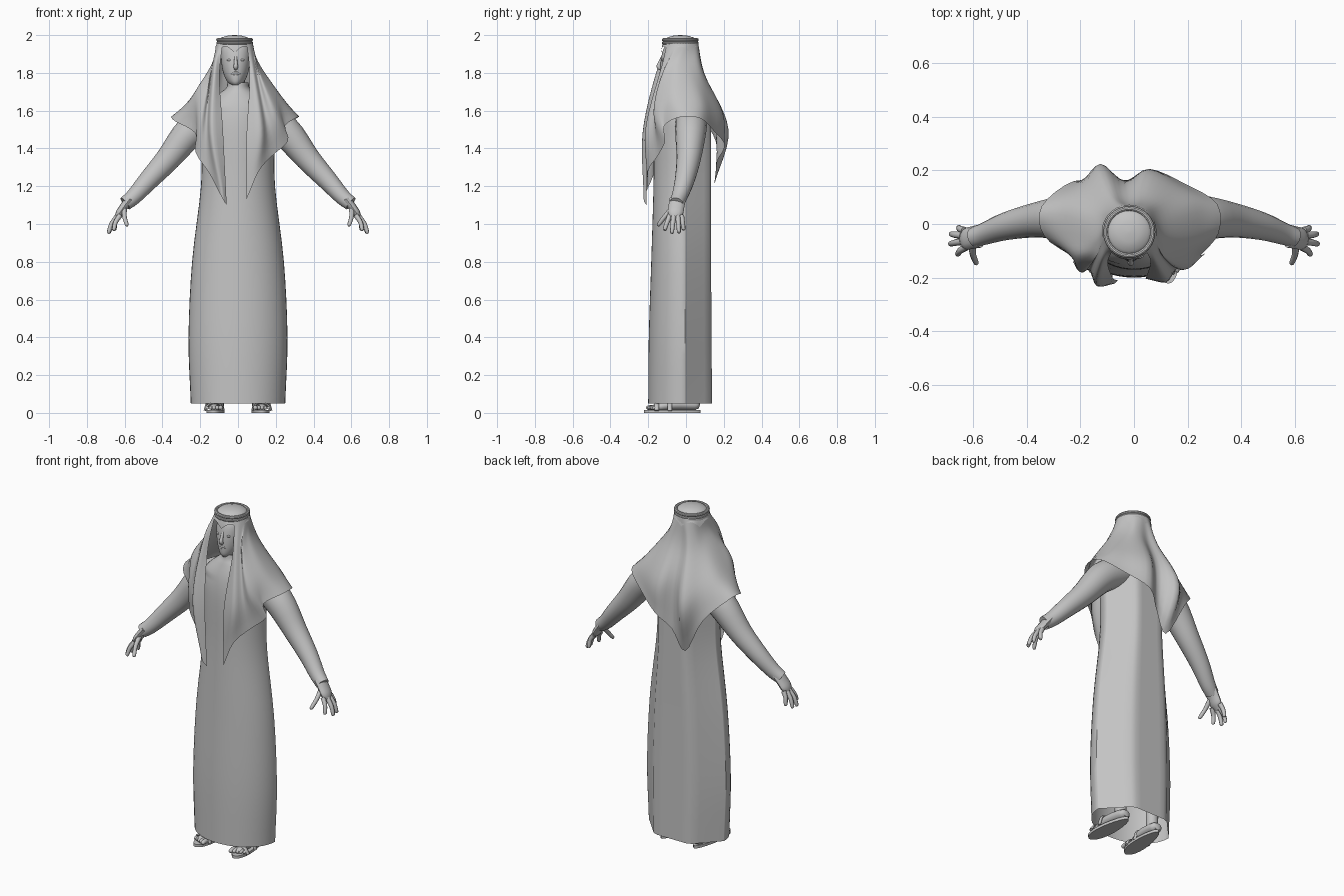
import bpy, bmesh
from math import sin, cos, pi, radians
from mathutils import Vector

cube = bpy.data.objects.get("Cube")
if cube:
    bpy.data.objects.remove(cube)

grey = bpy.data.materials.new("plain_grey")
grey.use_nodes = True
grey.diffuse_color = (0.55, 0.55, 0.55, 1)
grey.node_tree.nodes["Principled BSDF"].inputs["Base Color"].default_value = grey.diffuse_color


def smooth(points, steps):
    """Catmull-Rom interpolation through points of any dimension."""
    p = [Vector(q) for q in points]
    p = [p[0] * 2 - p[1]] + p + [p[-1] * 2 - p[-2]]
    out = []
    for a, b, c, d in zip(p, p[1:], p[2:], p[3:]):
        for k in range(steps):
            t = k / steps
            out.append((b * 2 + (c - a) * t + (a * 2 - b * 5 + c * 4 - d) * t**2
                        + (b * 3 - a - c * 3 + d) * t**3) / 2)
    return out + [p[-2]]


def loft(name, rings, closed=True, caps=(True, True), side=1, angle=50):
    """Skin a list of equal point rows; side=-1 mirrors in x."""
    bm = bmesh.new()
    rows = [[bm.verts.new((v[0] * side, v[1], v[2])) for v in ring] for ring in rings]
    n = len(rows[0])
    for low, high in zip(rows, rows[1:]):
        for i in range(n if closed else n - 1):
            j = (i + 1) % n
            bm.faces.new((low[i], low[j], high[j], high[i]))
    if closed:
        for row, wanted in zip((rows[0], rows[-1]), caps):
            if wanted:
                bm.faces.new(row)
    bmesh.ops.recalc_face_normals(bm, faces=bm.faces)
    mesh = bpy.data.meshes.new(name)
    bm.to_mesh(mesh)
    bm.free()
    mesh.materials.append(grey)
    obj = bpy.data.objects.new(name, mesh)
    bpy.context.collection.objects.link(obj)
    bpy.ops.object.select_all(action="DESELECT")
    obj.select_set(True)
    bpy.context.view_layer.objects.active = obj
    bpy.ops.object.shade_smooth_by_angle(angle=radians(angle))


def tube(name, path, side=1, wide=1.0, ref=(0, 1, 0), sides=12, steps=4):
    """Round tube along (x, y, z, radius) points; wide stretches it towards ref."""
    pts = smooth(path, steps)
    rings = []
    for i, p in enumerate(pts):
        tangent = (pts[min(i + 1, len(pts) - 1)] - pts[max(i - 1, 0)]).to_3d()
        u = tangent.cross(Vector(ref)).normalized()
        v = u.cross(tangent).normalized() * wide
        rings.append([p.to_3d() + (u * cos(a) + v * sin(a)) * p[3]
                      for a in (2 * pi * k / sides for k in range(sides))])
    loft(name, rings, side=side)


def body_ring(z, half, front, back, cx=0.0, mid=0.0, flat_back=False, sides=48):
    """Oval with separate front and back depth; the back may be a flat panel with slanted sides."""
    ring = []
    for k in range(sides):
        c, s = cos(2 * pi * k / sides), sin(2 * pi * k / sides)
        if s <= 0:
            y = mid + (mid - front) * s
        elif flat_back:
            y = mid + (back - mid) * min(1, (1 - abs(c)) / .54)
        else:
            y = mid + (back - mid) * s
        ring.append((cx + half * c, y, z))
    return ring


# Long robe: height, half width, front, back
robe = [(.05, .25, -.2, .138), (.4, .262, -.197, .135), (.8, .243, -.184, .133),
        (1.2, .196, -.172, .132), (1.45, .195, -.17, .132), (1.56, .195, -.163, .125),
        (1.63, .165, -.15, .1), (1.69, .1, -.13, .05), (1.72, .062, -.118, .02),
        (1.75, .056, -.112, .01)]
loft("robe", [body_ring(*r, mid=-.005 if r[0] < 1.6 else -.04, flat_back=r[0] < 1.6)
              for r in smooth(robe, 4)], caps=(False, False))
tube("neck", [(-.005, -.045, 1.68, .046), (-.012, -.045, 1.82, .046)])

# Head: height, half width, front, back
head = [(1.735, .026, -.122, -.06), (1.755, .046, -.134, -.03), (1.8, .066, -.137, .02),
        (1.86, .076, -.134, .045), (1.92, .076, -.122, .05), (1.96, .06, -.1, .03)]
loft("head", [body_ring(*r, cx=-.012, mid=-.05) for r in smooth(head, 4)])
FACE = -.012
tube("nose", [(FACE, -.124, 1.885, .008), (FACE, -.138, 1.855, .009),
              (FACE, -.144, 1.833, .012), (FACE, -.13, 1.82, .009)], ref=(1, 0, 0))
for name, z, r in (("upper_lip", 1.802, .006), ("lower_lip", 1.794, .007)):
    tube(name, [(FACE - .026, -.128, z, .002), (FACE, -.134, z, r),
                (FACE + .026, -.128, z, .002)], ref=(0, 0, 1))
for word, s in (("left", 1), ("right", -1)):
    x = FACE + s * .033
    tube(word + "_eye", [(x - .016, -.121, 1.867, .001), (x, -.122, 1.868, .007),
                         (x + .016, -.119, 1.867, .001)], ref=(0, 0, 1))

# Crown of the headcloth, with a scalloped edge over the forehead
CX, CY, R = -.018, -.03, .092


def crown_row(radius, z, scallop=0.0):
    turns = [2 * pi * k / 48 for k in range(48)]
    return [(CX + radius * sin(a), CY - radius * cos(a),
             z + scallop * abs(sin(3 * a))) for a in turns]


loft("headcloth_crown", [crown_row(R + .01, 1.906, .034), crown_row(R + .003, 1.95),
                         crown_row(R - .006, 1.972), crown_row(R * .75, 1.988),
                         crown_row(R * .4, 1.997), crown_row(R * .05, 2.0)],
     caps=(False, True))

# Two head cords
for name, z in (("lower_cord", 1.958), ("upper_cord", 1.975)):
    bpy.ops.mesh.primitive_torus_add(location=(CX, CY, z), major_radius=R - .004,
                                     minor_radius=.0095, major_segments=40, minor_segments=10)
    cord = bpy.context.object
    cord.name = name
    cord.data.materials.append(grey)
    bpy.ops.object.shade_smooth_by_angle()

# Draped headcloth: each fold line runs temple, shoulder, hem
right_folds = [
    ((-.098, -.145, 1.77), (-.08, -.2, 1.5), (-.06, -.21, 1.1)),
    ((-.125, -.155, 1.81), (-.14, -.23, 1.48), (-.085, -.222, 1.14)),
    ((-.14, -.115, 1.81), (-.165, -.17, 1.53), (-.15, -.17, 1.265)),
    ((-.14, -.12, 1.82), (-.195, -.18, 1.56), (-.225, -.145, 1.38)),
    ((-.143, -.09, 1.83), (-.22, -.13, 1.68), (-.225, -.125, 1.48)),
    ((-.142, -.05, 1.84), (-.25, -.06, 1.665), (-.335, -.045, 1.545)),
    ((-.13, .01, 1.83), (-.25, .06, 1.65), (-.345, .065, 1.56)),
    ((-.115, .06, 1.81), (-.19, .14, 1.6), (-.225, .16, 1.43))]
back_folds = [
    ((-.08, .1, 1.79), (-.125, .225, 1.5), (-.1, .15, 1.21)),
    ((-.03, .085, 1.8), (-.035, .15, 1.6), (-.02, .165, 1.33)),
    ((.03, .095, 1.8), (.05, .195, 1.59), (.06, .205, 1.415)),
    ((.08, .075, 1.81), (.16, .135, 1.62), (.19, .15, 1.49))]
left_folds = [
    ((.105, .02, 1.83), (.23, .07, 1.65), (.31, .075, 1.56)),
    ((.117, -.04, 1.84), (.235, -.04, 1.67), (.315, -.035, 1.565)),
    ((.115, -.08, 1.83), (.21, -.11, 1.66), (.25, -.115, 1.52)),
    ((.11, -.12, 1.81), (.19, -.17, 1.6), (.265, -.11, 1.44)),
    ((.1, -.115, 1.8), (.15, -.165, 1.55), (.18, -.15, 1.36)),
    ((.085, -.145, 1.78), (.12, -.215, 1.5), (.11, -.2, 1.28)),
    ((.062, -.142, 1.77), (.045, -.2, 1.46), (.045, -.2, 1.13))]
folds = right_folds + back_folds + left_folds
columns = []
for i, fold in enumerate(folds):
    a = radians(42 + 276 * i / (len(folds) - 1))
    top = (CX - (R + .004) * sin(a), CY - (R + .004) * cos(a), 1.955)
    columns.append(smooth((top,) + fold, 6))
loft("headcloth_drape", [smooth(row, 4) for row in zip(*columns)], closed=False, angle=80)

# Fingers: knuckle and tip
fingers = {"index": ((.625, -.085, 1.045), (.66, -.115, .965)),
           "middle": ((.64, -.065, 1.04), (.688, -.075, .95)),
           "ring": ((.64, -.043, 1.04), (.685, -.037, .952)),
           "little": ((.632, -.024, 1.045), (.655, -.012, .967)),
           "thumb": ((.602, -.075, 1.08), (.588, -.15, .99))}

for word, s in (("left", 1), ("right", -1)):
    # Sleeve and hand
    tube(word + "_sleeve", [(.12, .03, 1.57, .085), (.25, .025, 1.49, .084),
                            (.37, .014, 1.345, .066), (.475, -.008, 1.23, .053),
                            (.55, -.034, 1.147, .043), (.597, -.05, 1.108, .038)],
         side=s, wide=.98, sides=20)
    tube(word + "_palm", [(.575, -.045, 1.13, .023), (.605, -.051, 1.09, .022),
                          (.628, -.056, 1.055, .021), (.645, -.058, 1.025, .009)],
         side=s, wide=1.9)
    for finger, (base, tip) in fingers.items():
        b, t = Vector(base), Vector(tip)
        bend = b.lerp(t, .5) + Vector((.006, 0, .004))
        tube(word + "_" + finger, [(*b, .014), (*bend, .012), (*b.lerp(t, .92), .01),
                                   (*t, .003)], side=s, ref=(1, 0, 0), sides=8)

    # Sandal sole, foot, toes and straps
    turns = [2 * pi * k / 32 for k in range(32)]
    loft(word + "_sole", [[(.118 + .01 * cos(a) + sin(a) * (.046 + .01 * cos(a)),
                            -.072 - .15 * cos(a), z) for a in turns] for z in (0, .016)],
         side=s, angle=30)
    tube(word + "_foot", [(.11, .07, .036, .015), (.112, .045, .042, .028),
                          (.12, -.06, .046, .032), (.126, -.15, .03, .02),
                          (.127, -.185, .024, .012)], side=s, wide=1.35, ref=(1, 0, 0))
    tube(word + "_ankle", [(.112, .02, .035, .032), (.112, .02, .12, .034),
                           (.115, .02, .35, .045)], side=s)
    for k in range(5):
        x = .092 + .0175 * k
        y = -.21 + .0075 * k
        r = .0125 - .001 * k
        tube(f"{word}_toe_{k + 1}", [(x, -.15, .03, r), (x, y + .018, .028, r),
                                     (x, y + .004, .024, r * .8), (x, y, .022, .002)],
             side=s, ref=(1, 0, 0), sides=8)
    for name, y, high in (("front_strap", -.155, .052), ("back_strap", -.085, .078)):
        tube(f"{word}_{name}", [(.076, y, .012, .006), (.092, y, high - .01, .006),
                                (.125, y, high, .006), (.158, y, high - .012, .006),
                                (.176, y, .012, .006)], side=s, wide=2, sides=8)
